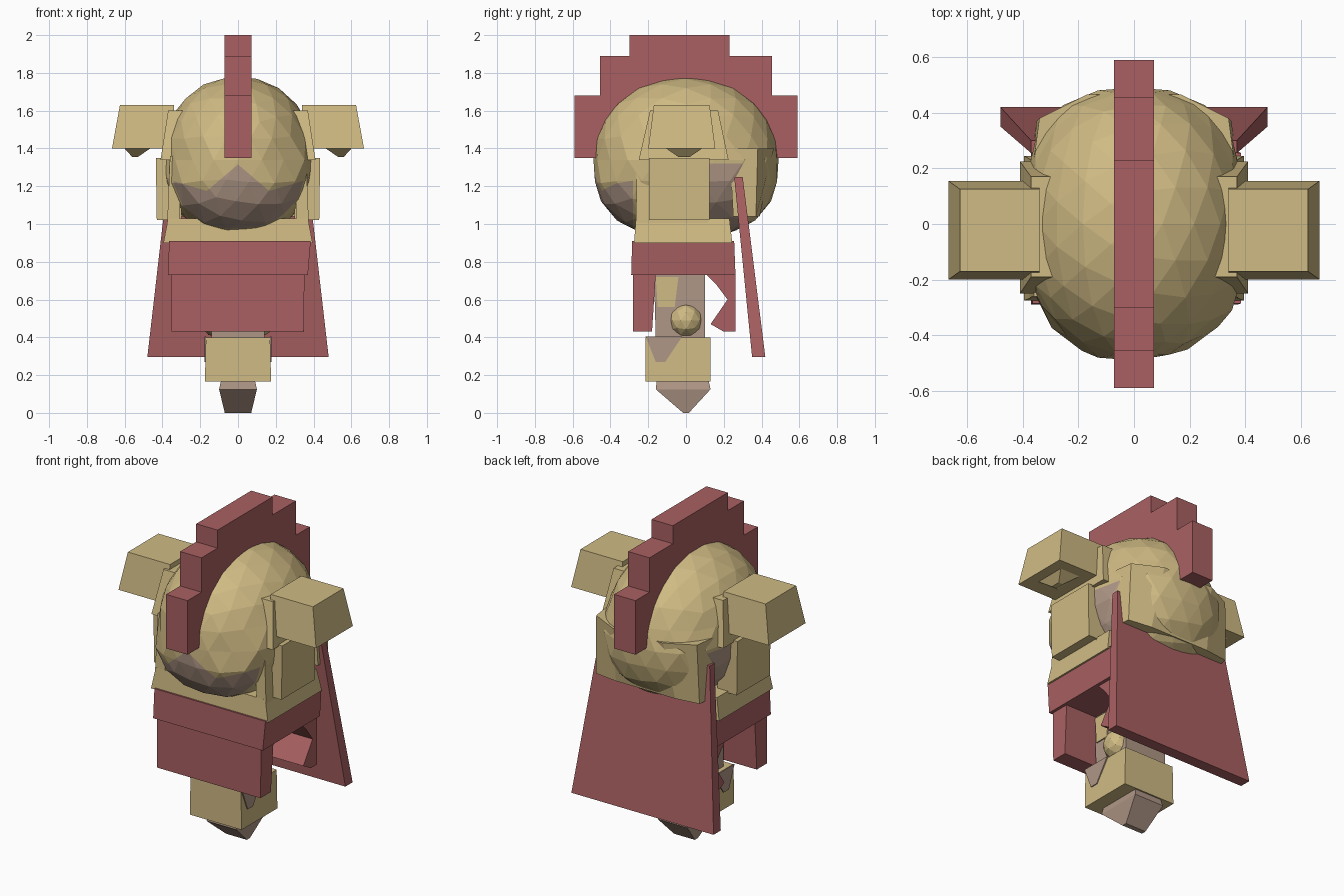
import bpy, bmesh
from mathutils import Vector

cube = bpy.data.objects.get("Cube")
if cube:
    bpy.data.objects.remove(cube, do_unlink=True)


def material(name, rgb):
    m = bpy.data.materials.new(name)
    m.use_nodes = True
    m.diffuse_color = (*rgb, 1)
    m.node_tree.nodes["Principled BSDF"].inputs["Base Color"].default_value = (*rgb, 1)
    return m


BRASS = material("pale brass", (0.63, 0.495, 0.23))
RED = material("dusty red", (0.40, 0.118, 0.122))
SKIN = material("warm brown skin", (0.43, 0.31, 0.24))


def finish(name, bm, *mats):
    bmesh.ops.recalc_face_normals(bm, faces=bm.faces[:])
    mesh = bpy.data.meshes.new(name)
    bm.to_mesh(mesh)
    bm.free()
    for m in mats:
        mesh.materials.append(m)
    obj = bpy.data.objects.new(name, mesh)
    bpy.context.collection.objects.link(obj)
    return obj


def loft(name, mat, z0, low, z1, high):
    """Closed solid between two (x, y) outlines at two heights."""
    bm = bmesh.new()
    a, b = [[bm.verts.new((x, y, z)) for x, y in ring] for z, ring in ((z0, low), (z1, high))]
    bm.faces.new(a)
    bm.faces.new(b)
    for i in range(len(a)):
        j = (i + 1) % len(a)
        bm.faces.new((a[i], a[j], b[j], b[i]))
    return finish(name, bm, mat)


def block(name, mat, z0, low, z1, high, side=1):
    """Tapered box; low and high are (x0, x1, y0, y1). side -1 mirrors it in x."""
    def ring(xa, xb, ya, yb):
        return [(side * x, y) for x, y in ((xa, ya), (xb, ya), (xb, yb), (xa, yb))]
    return loft(name, mat, z0, ring(*low), z1, ring(*high))


def slab(name, mat, profile, half):
    """Side profile in (y, z), extruded across x."""
    bm = bmesh.new()
    face = bm.faces.new([bm.verts.new((-half, y, z)) for y, z in profile])
    out = bmesh.ops.extrude_face_region(bm, geom=[face])
    moved = [v for v in out["geom"] if isinstance(v, bmesh.types.BMVert)]
    bmesh.ops.translate(bm, verts=moved, vec=(2 * half, 0, 0))
    return finish(name, bm, mat)


def cut(bm, point, normal):
    bmesh.ops.bisect_plane(bm, geom=bm.verts[:] + bm.edges[:] + bm.faces[:],
                           plane_co=point, plane_no=Vector(normal).normalized())


# Head: faceted rounded form, helmet above the scalloped brow line, skin below
PEAK, FLARE = 0.85, 0.3
bm = bmesh.new()
bmesh.ops.create_icosphere(bm, subdivisions=3, radius=1)
for v in bm.verts:
    p = 2.1 if v.co.z > 0 else 2.6
    v.co /= sum(abs(c) ** p for c in v.co) ** (1 / p)
    up = v.co.z > 0
    chin = 1 if up else 1 - 0.18 * v.co.z ** 2
    v.co = (v.co.x * 0.405 * chin, v.co.y * 0.49, 1.34 + v.co.z * (0.44 if up else 0.41))
for s in (-1, 1):
    for slope in (-PEAK, FLARE):
        cut(bm, (s * 0.165, 0, 1.175), (-slope * s, 0, 1))
for y in (-0.28, 0.12, 0.3):
    cut(bm, (0, y, 0), (0, 1, 0))
cut(bm, (0, 0, 1.32), (0, 0, 1))
for f in bm.faces:
    c = f.calc_center_median()
    out = abs(c.x) - 0.165
    brow = 1.175 + (FLARE * out if out > 0 else -PEAK * out)
    face = c.y < -0.28 and c.z < brow
    ear = 0.12 < c.y < 0.3 and c.z < 1.32
    f.material_index = 1 if face or ear else 0
finish("head_and_helmet", bm, BRASS, SKIN)

# Stepped crest
slab("helmet_crest", RED, [(-0.59, 1.35), (0.59, 1.35), (0.59, 1.68), (0.455, 1.68),
                           (0.455, 1.89), (0.23, 1.89), (0.23, 2.0), (-0.3, 2.0),
                           (-0.3, 1.89), (-0.455, 1.89), (-0.455, 1.68), (-0.59, 1.68)], 0.072)

# Neck guard, wrapping the back of the helmet
loft("neck_guard", BRASS,
     1.04, [(-0.365, 0.25), (0.365, 0.25), (0.35, 0.37), (0.2, 0.39), (-0.2, 0.39), (-0.35, 0.37)],
     1.4, [(-0.36, 0.23), (0.36, 0.23), (0.34, 0.38), (0.17, 0.465), (-0.17, 0.465), (-0.34, 0.38)])

# Side pieces, mirrored
for s, label in ((1, "left"), (-1, "right")):
    block(label + "_horn", BRASS, 1.4, (0.34, 0.667, -0.2, 0.155),
          1.63, (0.34, 0.625, -0.17, 0.125), s)
    block(label + "_horn_nub", BRASS, 1.355, (0.53, 0.56, -0.04, 0.02),
          1.41, (0.45, 0.61, -0.12, 0.1), s)
    block(label + "_horn_mount", BRASS, 1.34, (0.28, 0.41, -0.25, 0.225),
          1.6, (0.28, 0.37, -0.19, 0.17), s)
    block(label + "_cheek_guard", BRASS, 1.02, (0.3, 0.43, -0.195, 0.125),
          1.35, (0.3, 0.435, -0.195, 0.125), s)
    block(label + "_collar_post", BRASS, 1.0, (0.31, 0.375, -0.265, 0.12),
          1.36, (0.3, 0.36, -0.26, 0.12), s)
    block(label + "_foot_patch", SKIN, 0.27, (0.17, 0.178, -0.16, -0.11),
          0.404, (0.17, 0.178, -0.214, -0.02), s)
    # Hands resting beside the legs
    bm = bmesh.new()
    bmesh.ops.create_icosphere(bm, subdivisions=2, radius=0.09)
    bmesh.ops.translate(bm, verts=bm.verts[:], vec=(s * 0.11, 0, 0.49))
    finish(label + "_hand", bm, BRASS)

# Torso and sash
block("torso", BRASS, 0.9, (-0.395, 0.395, -0.275, 0.245), 1.03, (-0.37, 0.37, -0.265, 0.23))
block("sash", RED, 0.73, (-0.37, 0.37, -0.29, 0.262), 0.91, (-0.365, 0.385, -0.285, 0.255))

# Skirt panels
block("front_skirt", RED, 0.43, (-0.352, 0.348, -0.28, -0.18), 0.74, (-0.352, 0.352, -0.28, -0.16))
slab("back_skirt", RED, [(0.262, 0.74), (0.262, 0.43), (0.2, 0.43), (0.13, 0.47),
                         (0.22, 0.6), (0.16, 0.68), (0.1, 0.74)], 0.35)

# Cape, flaring toward the hem
block("cape", RED, 0.295, (-0.48, 0.48, 0.35, 0.42), 1.25, (-0.37, 0.37, 0.255, 0.3))

# Legs, foot block and pointed base
block("legs", SKIN, 0.39, (-0.14, 0.14, -0.16, 0.1), 0.75, (-0.14, 0.14, -0.17, 0.1))
block("leg_wrap", BRASS, 0.56, (-0.147, 0.147, -0.15, -0.06), 0.72, (-0.147, 0.147, -0.16, -0.04))
block("foot_block", BRASS, 0.165, (-0.175, 0.175, -0.215, 0.13), 0.4, (-0.17, 0.17, -0.215, 0.13))
block("base_top", SKIN, 0.125, (-0.1, 0.1, -0.16, 0.13), 0.17, (-0.09, 0.09, -0.155, 0.12))
block("base_point", SKIN, 0.0, (-0.07, 0.07, -0.015, 0.015), 0.125, (-0.1, 0.1, -0.16, 0.13))
